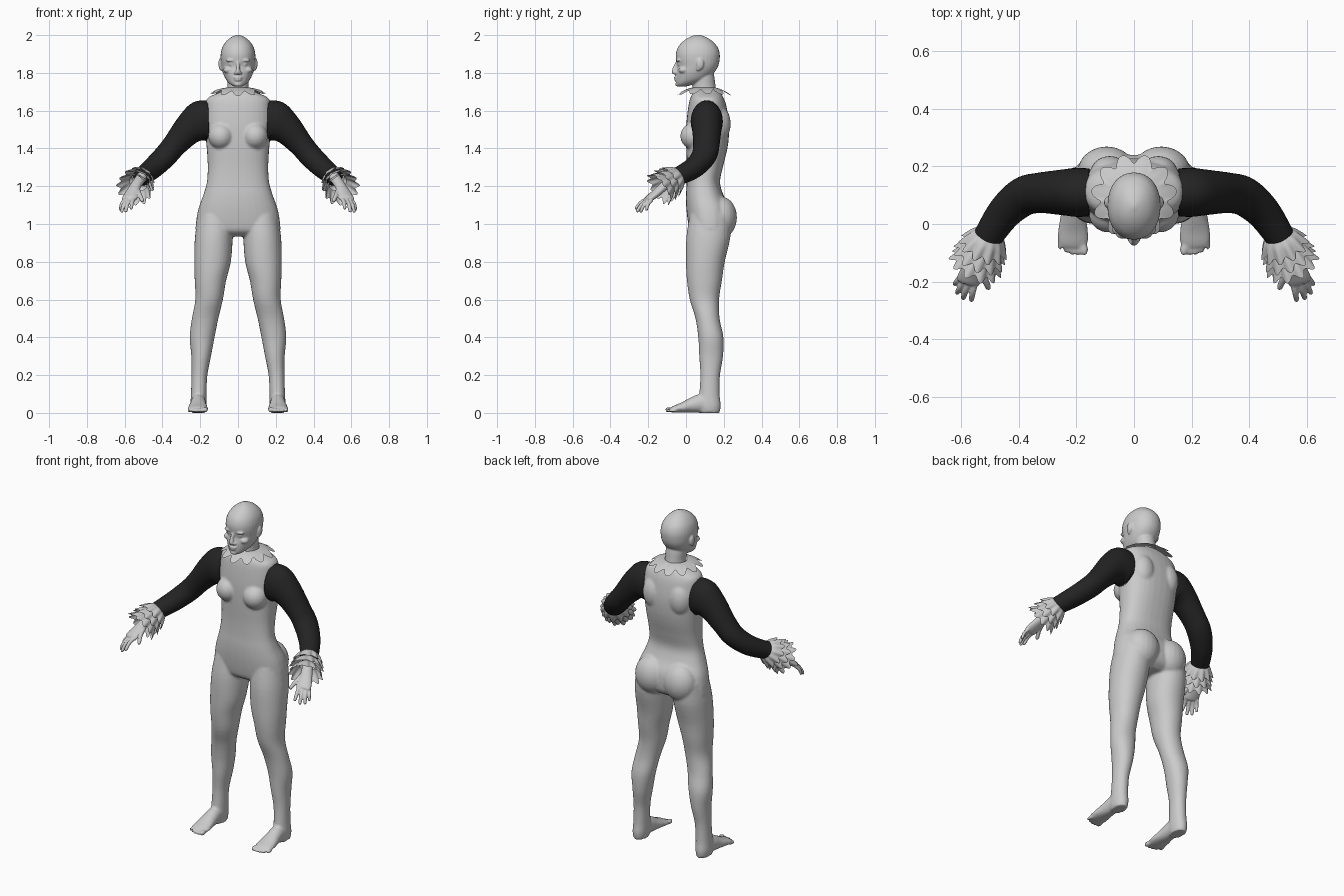
import bpy, bmesh, math
from mathutils import Vector, Matrix

def material(name, v):
    m = bpy.data.materials.new(name)
    m.diffuse_color = (v, v, v, 1)
    return m

PALE = material("pale_grey", 0.6)
BLACK = material("black_cloth", 0.017)

def spline(rows, k=4):
    """Catmull-Rom smoothing of a list of number rows."""
    out = []
    for i in range(len(rows) - 1):
        a, b, c, d = (rows[max(i - 1, 0)], rows[i], rows[i + 1], rows[min(i + 2, len(rows) - 1)])
        for j in range(k):
            t = j / k
            out.append([0.5 * (2 * q + (r - p) * t + (2 * p - 5 * q + 4 * r - s) * t * t
                        + (3 * q - p - 3 * r + s) * t ** 3) for p, q, r, s in zip(a, b, c, d)])
    return out + [list(rows[-1])]

def skin(bm, rings, caps=True):
    vs = [[bm.verts.new(p) for p in r] for r in rings]
    n = len(vs[0])
    for a, b in zip(vs, vs[1:]):
        for i in range(n):
            bm.faces.new((a[i], a[(i + 1) % n], b[(i + 1) % n], b[i]))
    if caps:
        bm.faces.new(vs[0][::-1])
        bm.faces.new(vs[-1])

def power(v, e):
    return math.copysign(abs(v) ** (2 / e), v)

def zloft(bm, rows, s=1, e=2.3, n=32):
    """Rows: z, centre x, half width, front y, back y."""
    rings = []
    for z, cx, rx, yf, yb in spline(rows):
        ring = []
        for i in range(n):
            a = 2 * math.pi * i / n
            ring.append((s * (cx + rx * power(math.cos(a), e)),
                         (yf + yb) / 2 + (yb - yf) / 2 * power(math.sin(a), e), z))
        rings.append(ring)
    skin(bm, rings)

def tube(bm, rows, s=1, n=24, k=4):
    """Rows: x, y, z, sideways radius, upward radius."""
    rows = spline(rows, k)
    ps = [Vector(r[:3]) for r in rows]
    rings = []
    for i, r in enumerate(rows):
        t = (ps[min(i + 1, len(ps) - 1)] - ps[max(i - 1, 0)]).normalized()
        u = t.cross(Vector((0, 0, 1))).normalized()
        v = u.cross(t)
        ring = [ps[i] + u * r[3] * math.cos(2 * math.pi * j / n)
                + v * r[4] * math.sin(2 * math.pi * j / n) for j in range(n)]
        rings.append([(s * p.x, p.y, p.z) for p in ring])
    skin(bm, rings)

def ball(bm, c, r, s=1):
    m = Matrix.Translation((s * c[0], c[1], c[2])) @ Matrix.Diagonal((*r, 1))
    bmesh.ops.create_uvsphere(bm, u_segments=20, v_segments=14, radius=1, matrix=m)

def finish(bm, name, mat, voxel=0, smooth=2):
    bmesh.ops.recalc_face_normals(bm, faces=bm.faces)
    for f in bm.faces:
        f.smooth = True
    me = bpy.data.meshes.new(name)
    bm.to_mesh(me)
    bm.free()
    me.materials.append(mat)
    ob = bpy.data.objects.new(name, me)
    bpy.context.collection.objects.link(ob)
    if voxel:
        m = ob.modifiers.new("fuse", 'REMESH')
        m.mode, m.voxel_size, m.use_smooth_shade = 'VOXEL', voxel, True
        m = ob.modifiers.new("soften", 'SMOOTH')
        m.factor, m.iterations = 0.5, smooth
    return ob

# Body: torso, legs and feet fused into one skin
bm = bmesh.new()
zloft(bm, [(1.712, 0, .055, .045, .165), (1.692, 0, .11, .035, .185), (1.665, 0, .162, .022, .2),
           (1.62, 0, .174, .012, .215), (1.53, 0, .178, .002, .228), (1.45, 0, .17, 0, .226),
           (1.38, 0, .164, .002, .215), (1.3, 0, .16, .005, .195), (1.22, 0, .165, .004, .18),
           (1.15, 0, .185, 0, .2), (1.08, 0, .21, .002, .235), (1, 0, .223, .012, .24),
           (.96, 0, .215, .025, .225), (.935, 0, .13, .06, .19)], e=2.4)
for s in (1, -1):
    ball(bm, (.09, .04, 1.465), (.068, .07, .07), s)       # breast
    ball(bm, (.095, .185, 1.035), (.1, .085, .11), s)      # buttock
    ball(bm, (.085, .17, 1.53), (.07, .067, .1), s)        # shoulder blade
    zloft(bm, [(1.05, .12, .09, .02, .24), (.93, .128, .1, .002, .235), (.8, .135, .097, 0, .205),
               (.7, .146, .083, .005, .19), (.6, .153, .073, .02, .175), (.5, .174, .07, .05, .178),
               (.4, .19, .066, .065, .198), (.3, .195, .052, .07, .196), (.2, .204, .042, .076, .18),
               (.1, .208, .041, .07, .178), (.04, .21, .042, .06, .184), (0, .21, .036, .07, .178)],
          s, e=2.1)
    # foot: sections along y, then toes
    tube(bm, [(.21, .15, .045, .036, .045), (.21, .08, .05, .04, .05), (.211, .03, .04, .044, .04),
              (.212, -.02, .028, .052, .027), (.212, -.06, .02, .053, .019),
              (.212, -.078, .016, .046, .014)], s)
    for i, (y, r) in enumerate([(-.088, .015), (-.09, .011), (-.087, .011), (-.08, .01), (-.07, .01)]):
        ball(bm, (.172 + .0215 * i, y, r + .002), (r * .85, .024, r), s)
finish(bm, "body", PALE, .008)

# Head with neck, ears and facial features
bm = bmesh.new()
zloft(bm, [(1.66, 0, .07, .035, .17), (1.72, 0, .056, .035, .158), (1.78, 0, .057, .04, .15),
           (1.83, 0, .05, .05, .14)], e=2)
zloft(bm, [(1.728, 0, .022, -.042, .0), (1.742, 0, .044, -.052, .05), (1.765, 0, .064, -.053, .11),
           (1.8, 0, .08, -.052, .148), (1.835, 0, .088, -.046, .17), (1.87, 0, .092, -.053, .178),
           (1.905, 0, .091, -.053, .178), (1.94, 0, .081, -.04, .165), (1.97, 0, .06, -.012, .137),
           (1.99, 0, .034, .02, .105), (2.002, 0, .006, .055, .07)], e=2.15)
tube(bm, [(0, -.045, 1.862, .008, .008), (0, -.056, 1.832, .009, .011), (0, -.064, 1.805, .014, .012),
          (0, -.06, 1.795, .012, .007)], n=16)               # nose
ball(bm, (0, -.055, 1.776), (.023, .01, .006))               # upper lip
ball(bm, (0, -.053, 1.763), (.02, .01, .006))                # lower lip
ball(bm, (0, -.042, 1.74), (.022, .015, .013))               # chin
for s in (1, -1):
    ball(bm, (.036, -.038, 1.866), (.028, .014, .008), s)    # brow
    ball(bm, (.035, -.03, 1.846), (.015, .014, .01), s)      # eye
    ball(bm, (.052, -.014, 1.815), (.026, .026, .018), s)    # cheek
    ball(bm, (.013, -.056, 1.799), (.008, .01, .007), s)     # nostril
    ball(bm, (.093, .075, 1.848), (.011, .02, .03), s)       # ear
    ball(bm, (.09, .066, 1.825), (.008, .012, .014), s)      # ear lobe
finish(bm, "head", PALE, .005)

# Black sleeves
for s, side in ((1, "left"), (-1, "right")):
    bm = bmesh.new()
    tube(bm, [(.155, .11, 1.545, .083, .106), (.2, .11, 1.54, .085, .11), (.26, .11, 1.502, .078, .084),
              (.33, .108, 1.425, .07, .066), (.385, .095, 1.36, .068, .061), (.45, .04, 1.297, .06, .056),
              (.512, -.05, 1.248, .05, .048)], s, n=32, k=6)
    finish(bm, side + "_sleeve", BLACK)

    # Hand with spread fingers
    bm = bmesh.new()
    tube(bm, [(.505, -.04, 1.255, .03, .028), (.54, -.11, 1.205, .03, .024), (.562, -.16, 1.162, .038, .021),
              (.575, -.195, 1.135, .042, .018), (.578, -.205, 1.127, .034, .012)], s)
    fingers = [((.53, -.135, 1.18), (.505, -.228, 1.12), .012), ((.548, -.195, 1.14), (.567, -.27, 1.08), .0105),
               ((.57, -.198, 1.133), (.596, -.262, 1.064), .0105), ((.59, -.195, 1.128), (.617, -.243, 1.062), .01),
               ((.603, -.18, 1.128), (.625, -.212, 1.072), .009)]
    for a, b, r in fingers:
        a, b = Vector(a), Vector(b)
        mid = a.lerp(b, .5) + Vector((.003, -.004, .005))
        tube(bm, [(*a, r, r), (*mid, r, r), (*a.lerp(b, .9), r * .85, r * .85), (*b, r * .4, r * .4)], s, n=12)
    finish(bm, side + "_hand", PALE, .004, 1)

    # Cuff: three flared, scalloped frills
    bm = bmesh.new()
    start = Vector((.503, -.037, 1.257))
    axis = Vector((.07, -.155, -.108)).normalized()
    u = axis.cross(Vector((0, 0, 1))).normalized()
    v = u.cross(axis)
    for layer, (off, length, rim) in enumerate([(0, .058, .082), (.036, .06, .088), (.072, .062, .09)]):
        rings = []
        for j in range(6):
            t = j / 5
            ring = []
            for i in range(96):
                a = 2 * math.pi * i / 96
                w = math.cos(11 * a + layer * math.pi)
                r = .048 + (rim - .048) * t ** .7 + .009 * w * t
                p = start + axis * (off + length * t + .008 * w * t * t)
                p = p + (u * math.cos(a) + v * math.sin(a)) * r
                ring.append((s * p.x, p.y, p.z))
            rings.append(ring)
        skin(bm, rings, False)
    finish(bm, side + "_cuff", PALE)

# Collar: scalloped frill round the neck
bm = bmesh.new()
rings = []
for j in range(7):
    t = j / 6
    ring = []
    for i in range(110):
        a = 2 * math.pi * i / 110
        lobe = abs(math.sin(5.5 * (a + math.pi / 2) + math.pi / 2))
        r = .062 + t * (.05 + .038 * lobe)
        z = 1.722 - .018 * t - .026 * t * t * lobe + .01 * abs(math.cos(a)) * t
        ring.append((r * math.cos(a), .094 + r * math.sin(a), z))
    rings.append(ring)
skin(bm, rings, False)
finish(bm, "collar", PALE)
